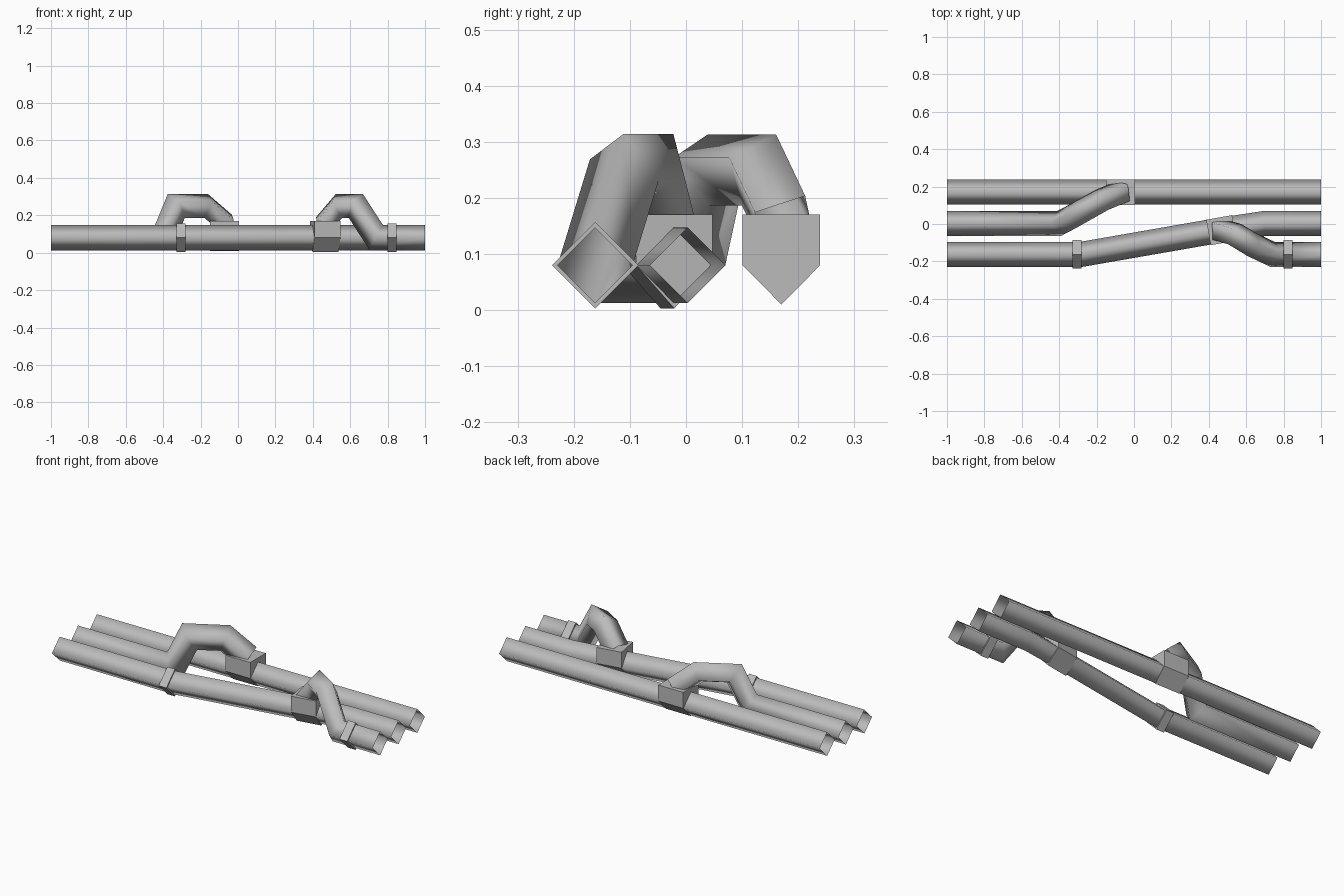
import bpy
from math import sin, cos, pi, radians
from mathutils import Vector, Matrix

cube = bpy.data.objects.get("Cube")
if cube:
    bpy.data.objects.remove(cube, do_unlink=True)

GREY = (0.5, 0.5, 0.5, 1)
steel = bpy.data.materials.new("steel_grey")
steel.use_nodes = True
steel.diffuse_color = GREY
steel.node_tree.nodes["Principled BSDF"].inputs["Base Color"].default_value = GREY

R, Z = 0.067, 0.08             # pipe radius and axis height
FRONT, MID, BACK = -0.162, 0.003, 0.17


def add_mesh(name, verts, faces):
    mesh = bpy.data.meshes.new(name)
    mesh.from_pydata(verts, [], faces)
    mesh.materials.append(steel)
    mesh.shade_smooth()
    obj = bpy.data.objects.new(name, mesh)
    bpy.context.collection.objects.link(obj)
    return obj


def bridge(rings, n):
    """Quads joining successive rings of n vertices."""
    return [(a * n + i, a * n + (i + 1) % n, (a + 1) * n + (i + 1) % n, (a + 1) * n + i)
            for a in range(rings - 1) for i in range(n)]


def pipe(name, path):
    """Open four-sided tube with mitred bends along a path."""
    pts = [Vector(p) for p in path]
    dirs = [(b - a).normalized() for a, b in zip(pts, pts[1:])]
    ring = [pts[0] + Vector((0, R * cos(i * pi / 2), R * sin(i * pi / 2))) for i in range(4)]
    verts = list(ring)
    for k, d in enumerate(dirs):
        p = pts[k + 1]
        normal = (d + dirs[k + 1]).normalized() if k + 1 < len(dirs) else d
        ring = [v + d * ((p - v).dot(normal) / d.dot(normal)) for v in ring]
        verts += ring
    return add_mesh(name, verts, bridge(len(pts), 4))


def collar(name, x, y):
    """Short ring standing proud of a pipe."""
    verts = []
    for dx, r in ((-0.024, R), (-0.024, 0.077), (0.024, 0.077), (0.024, R)):
        verts += [(x + dx, y + r * cos(i * pi / 2), Z + r * sin(i * pi / 2)) for i in range(4)]
    add_mesh(name, verts, bridge(4, 4)).data.shade_flat()


def saddle(name, x, y, length, angle, drop):
    """Pipe fitting: pointed below, square shouldered above."""
    w = 0.069
    profile = ((-w, 0), (0, -drop), (w, 0), (w, 0.09), (-w, 0.09))
    verts = [(s * length / 2, a, b) for s in (-1, 1) for a, b in profile]
    faces = bridge(2, 5) + [tuple(range(4, -1, -1)), tuple(range(5, 10))]
    obj = add_mesh(name, verts, faces)
    obj.data.shade_flat()
    obj.matrix_world = Matrix.Translation((x, y, Z)) @ Matrix.Rotation(radians(angle), 4, "Z")


# Long runs
pipe("back_pipe", [(-1, BACK, Z), (1, BACK, Z)])
pipe("crossing_pipe", [(-1, FRONT, Z), (-0.28, FRONT, Z), (0.45, -0.035, Z),
                       (0.7, MID, Z), (1, MID, Z)])

# Arched branches rising over to the neighbouring run
pipe("middle_branch_pipe", [(-1, MID, Z), (-0.4, MID, Z), (-0.33, 0.04, 0.25),
                            (-0.17, 0.13, 0.25), (-0.06, 0.175, 0.155)])
pipe("front_branch_pipe", [(1, FRONT, Z), (0.74, FRONT, Z), (0.63, -0.11, 0.25),
                           (0.54, -0.055, 0.25), (0.455, -0.03, 0.15)])

# Fittings
saddle("back_saddle", -0.072, BACK, 0.156, 0, 0.07)
saddle("crossing_saddle", 0.467, -0.033, 0.14, 10, 0.077)
collar("left_collar", 0.824, FRONT)
collar("right_collar", -0.304, FRONT)
